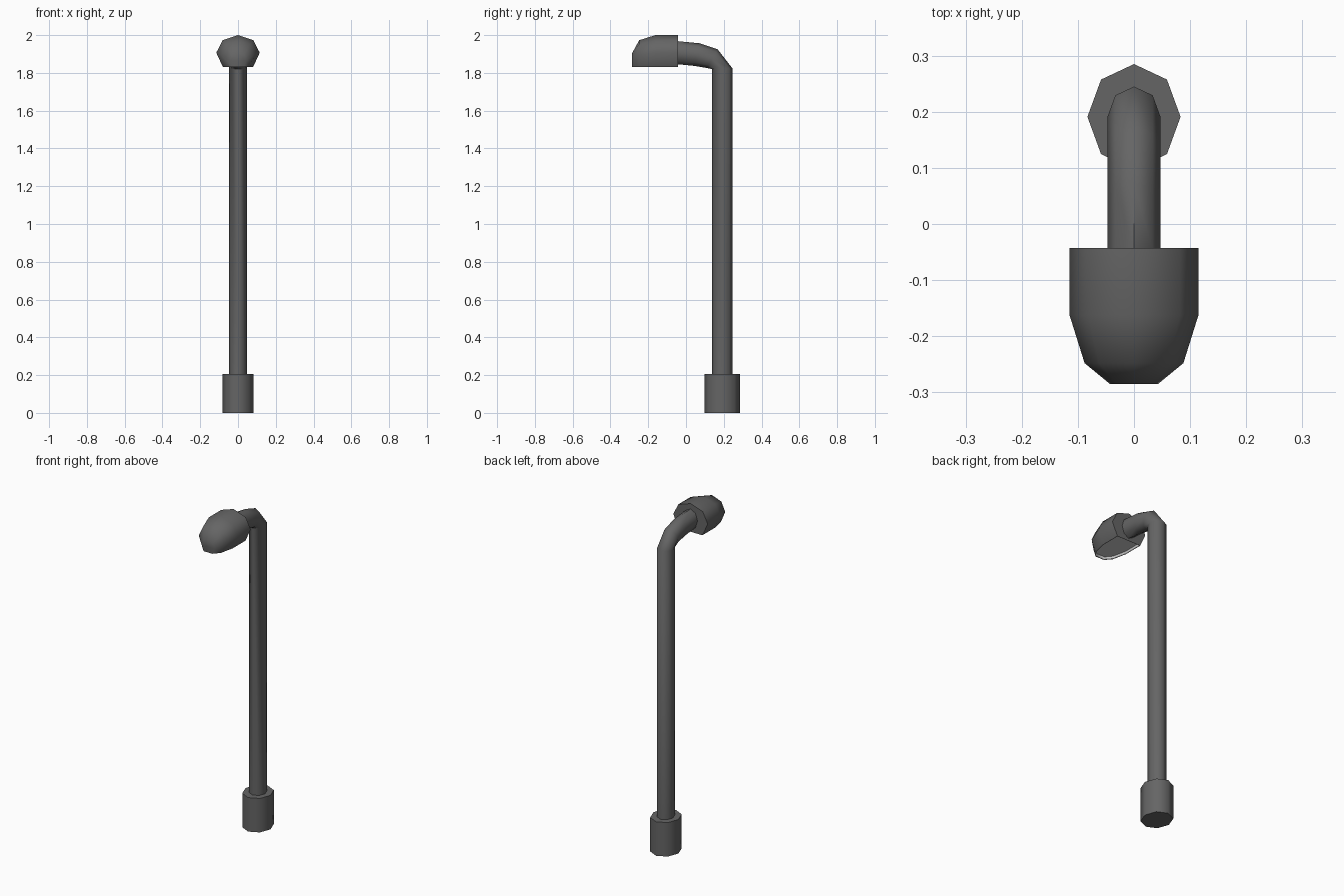
import bpy, bmesh, math
from mathutils import Vector

if "Cube" in bpy.data.objects:
    bpy.data.objects.remove(bpy.data.objects["Cube"])


def loft(name, rings, cap_start=True, cap_end=True, skip_side=None):
    """Skin equal-sized closed rings of points into a smooth-shaded object."""
    bm = bmesh.new()
    vs = [[bm.verts.new(p) for p in ring] for ring in rings]
    n = len(vs[0])
    for a, b in zip(vs, vs[1:]):
        for i in range(n):
            if i != skip_side:
                bm.faces.new((a[i], a[(i + 1) % n], b[(i + 1) % n], b[i]))
    if cap_start:
        bm.faces.new(vs[0])
    if cap_end:
        bm.faces.new(vs[-1])
    bmesh.ops.recalc_face_normals(bm, faces=bm.faces)
    mesh = bpy.data.meshes.new(name)
    bm.to_mesh(mesh)
    bm.free()
    obj = bpy.data.objects.new(name, mesh)
    bpy.context.collection.objects.link(obj)
    bpy.context.view_layer.objects.active = obj
    obj.select_set(True)
    bpy.ops.object.shade_smooth_by_angle(angle=math.radians(55))
    obj.select_set(False)
    return obj


def octagon(outer, inner, half_width):
    """Eight-sided ring spanning two (y, z) points, with a given half width in x."""
    o, i = Vector((0, *outer)), Vector((0, *inner))
    mid, half = (o + i) / 2, (o - i) / 2
    return [mid + half * math.cos(k * math.pi / 4)
            + Vector((half_width * math.sin(k * math.pi / 4), 0, 0)) for k in range(8)]


# Base collar
loft("base_collar", [octagon((0.285, z), (0.097, z), 0.083) for z in (0, 0.205)])

# Pole bending forward into the lamp arm: outer point, inner point
bends = [((0.245, 0.2), (0.138, 0.2)),
         ((0.245, 1.825), (0.138, 1.82)),
         ((0.167, 1.925), (0.11, 1.826)),
         ((0.07, 1.957), (0.045, 1.837)),
         ((-0.045, 1.968), (-0.045, 1.846))]
loft("pole_and_arm", [octagon(o, i, 0.047) for o, i in bends], False, False)

# Lamp head: hooded section shrinking towards the nose, open underneath
FLOOR = 1.83
half_section = [(0.69, 0), (1, 0.077), (0.71, 0.143)]
section = half_section + [(0, 0.17)] + [(-x, z) for x, z in reversed(half_section)]
stations = [(-0.043, 0.115, 1), (-0.162, 0.115, 1), (-0.248, 0.088, 0.84), (-0.285, 0.043, 0.44)]
loft("lamp_head", [[(x * w, y, FLOOR + z * h) for x, z in section] for y, w, h in stations],
     skip_side=len(section) - 1)

# Pale lens just inside the opening
right = [(0.69 * w, y) for y, w, h in stations]
outline = right + [(-x, y) for x, y in reversed(right)]
lens = loft("lamp_lens", [[(x, y, FLOOR + 0.004) for x, y in outline],
                          [(x * 0.95, -0.16 + (y + 0.16) * 0.95, FLOOR + 0.016) for x, y in outline]],
            cap_start=False)
for p in lens.data.polygons:
    if p.normal.z > 0:
        p.flip()
mat = bpy.data.materials.new("pale_lens")
mat.diffuse_color = (0.75, 0.75, 0.75, 1)
mat.use_nodes = True
mat.node_tree.nodes["Principled BSDF"].inputs["Base Color"].default_value = mat.diffuse_color
lens.data.materials.append(mat)

# Dark metal for everything but the lens
metal = bpy.data.materials.new("dark_metal")
metal.diffuse_color = (0.13, 0.13, 0.13, 1)
metal.use_nodes = True
metal.node_tree.nodes["Principled BSDF"].inputs["Base Color"].default_value = metal.diffuse_color
for name in ("base_collar", "pole_and_arm", "lamp_head"):
    bpy.data.objects[name].data.materials.append(metal)
